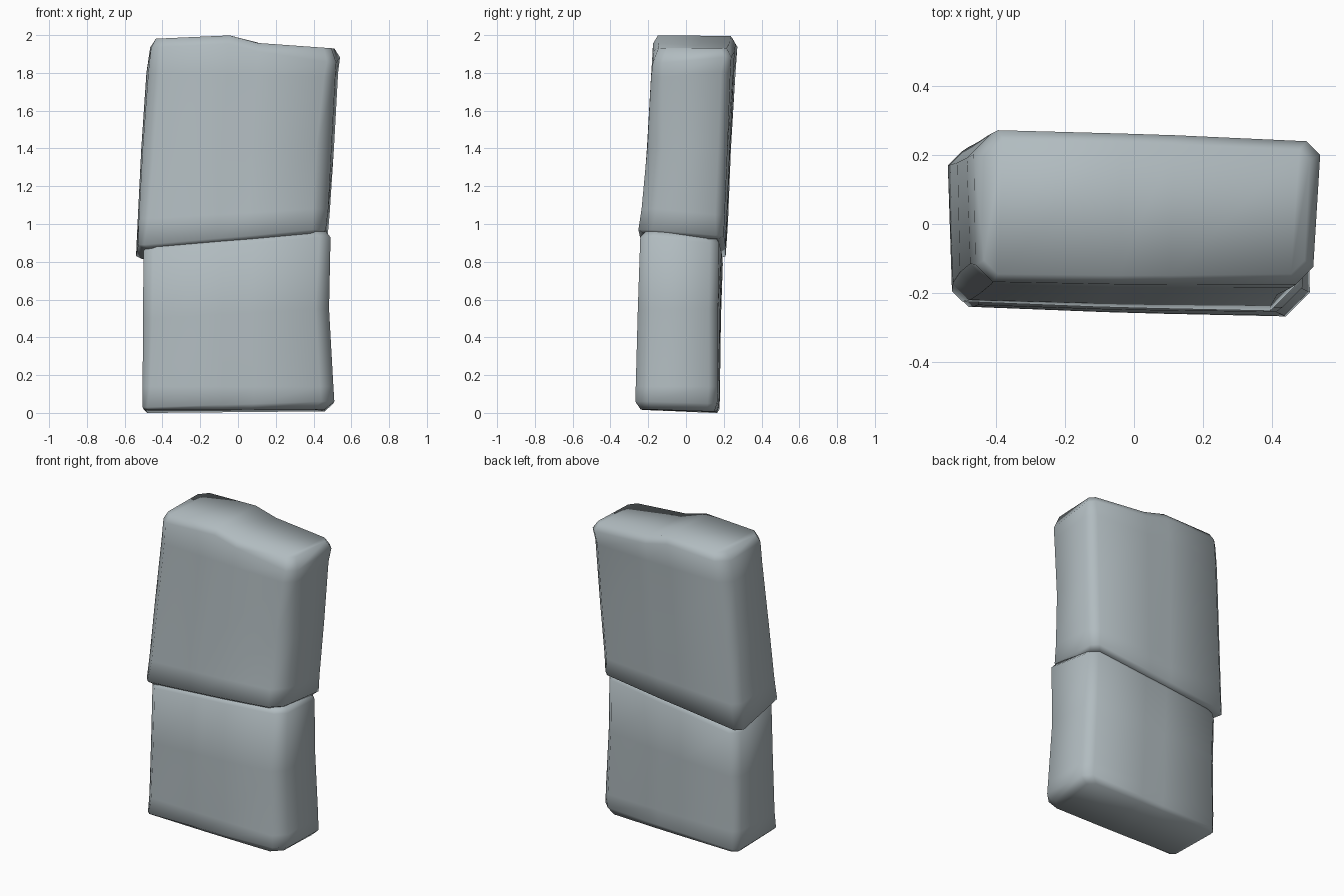
import bpy, bmesh

stone = bpy.data.materials.new("grey stone")
stone.diffuse_color = (0.44, 0.50, 0.525, 1)


def ring(bm, c, ch, top=None):
    """Chamfered outline through corners FL, FR, BR, BL; front row then back row, left to right."""
    fl, fr, br, bl = c
    rows = []
    for (a, b, s, ca, cb) in ((fl, fr, 1, ch[0], ch[1]), (bl, br, -1, ch[3], ch[2])):
        lerp = lambda t: [a[k] + (b[k] - a[k]) * t for k in range(3)]
        pts = [(a[0], a[1] + s * ca, a[2]), (lerp(0)[0] + ca, a[1], a[2])]
        for t in (0.42, 0.58):
            p = lerp(t)
            pts.append((p[0], p[1] - s * 0.004, p[2]))
        pts += [(b[0] - cb, b[1], b[2]), (b[0], b[1] + s * cb, b[2])]
        if top is not None:
            pts = [(x, y, crest(x) - top - (0.03 if s > 0 and x > 0.3 and top > 0.01 else 0))
                   for x, y, z in pts]
        rows.append([bm.verts.new(p) for p in pts])
    return rows


def crest(x):
    """Height of the stepped top edge."""
    if x < -0.05:
        return 2.0 - 0.02 * max(0, (-0.05 - x) / 0.4)
    if x < 0.08:
        return 2.0 - 0.04 * (x + 0.05) / 0.13
    return 1.96 - 0.03 * (x - 0.08) / 0.42


def block(name, sections):
    bm = bmesh.new()
    rings = [ring(bm, *s) for s in sections]
    for (f, b), (f2, b2) in zip(rings, rings[1:]):
        lo, hi = f + b[::-1], f2 + b2[::-1]
        n = len(lo)
        for i in range(n):
            j = (i + 1) % n
            bm.faces.new((lo[i], lo[j], hi[j], hi[i]))
    # caps as strips between front and back rows
    for f, b in (rings[0], rings[-1]):
        for i in range(len(f) - 1):
            bm.faces.new((f[i], f[i + 1], b[i + 1], b[i]))
    bmesh.ops.recalc_face_normals(bm, faces=bm.faces)
    me = bpy.data.meshes.new(name)
    bm.to_mesh(me)
    bm.free()
    me.materials.append(stone)
    for p in me.polygons:
        p.use_smooth = True
    ob = bpy.data.objects.new(name, me)
    bpy.context.collection.objects.link(ob)
    return ob


# lower stone: foot, waist, seam edge
block("lower_block", [
    (((-.49, -.215, .015), (.46, -.24, .018), (.46, .15, .008), (-.48, .165, 0)), (.02, .06, .04, .03)),
    (((-.505, -.24, .03), (.51, -.268, .06), (.505, .165, .05), (-.50, .178, .02)), (.025, .07, .05, .04)),
    (((-.505, -.24, .14), (.505, -.266, .14), (.50, .17, .14), (-.50, .18, .14)), (.04, .07, .05, .04)),
    (((-.503, -.235, .5), (.482, -.255, .55), (.478, .17, .55), (-.50, .185, .5)), (.05, .07, .05, .05)),
    (((-.50, -.225, .86), (.49, -.242, .93), (.47, .175, .90), (-.50, .195, .79)), (.05, .06, .05, .05)),
    (((-.47, -.20, .89), (.465, -.215, .96), (.44, .15, .94), (-.46, .17, .84)), (.05, .05, .05, .05)),
])

# upper stone: seam edge, leaning body, stepped rounded top
block("upper_block", [
    (((-.50, -.20, .87), (.44, -.215, .945), (.45, .17, .92), (-.51, .17, .815)), (.03, .06, .04, .04)),
    (((-.528, -.225, .89), (.465, -.252, .97), (.475, .20, .94), (-.54, .21, .83)), (.03, .07, .04, .04)),
    (((-.525, -.22, 1.03), (.478, -.235, 1.08), (.485, .205, 1.05), (-.532, .222, 1.0)), (.05, .08, .05, .05)),
    (((-.505, -.20, 1.4), (.495, -.205, 1.4), (.508, .22, 1.4), (-.512, .238, 1.4)), (.06, .08, .05, .06)),
    (((-.475, -.175, 1.8), (.515, -.185, 1.78), (.53, .235, 1.8), (-.485, .262, 1.8)), (.06, .06, .05, .07)),
    (((-.46, -.168, 1.9), (.52, -.175, 1.87), (.54, .24, 1.9), (-.465, .272, 1.9)), (.05, .05, .04, .07), .045),
    (((-.435, -.145, 2), (.495, -.145, 2), (.51, .215, 2), (-.43, .245, 2)), (.04, .04, .03, .05), 0.0),
])
